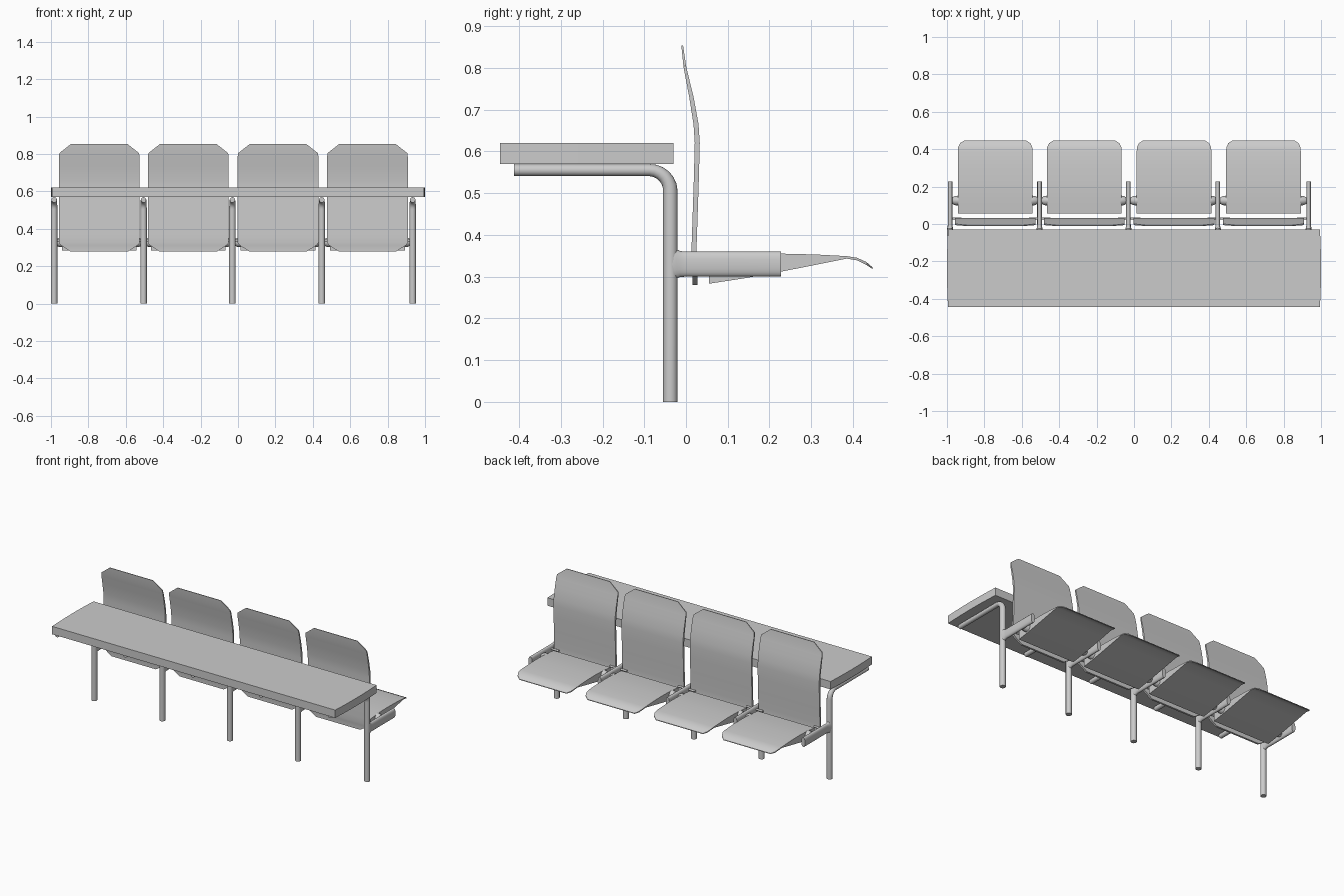
import bpy, bmesh, math

if "Cube" in bpy.data.objects:
    bpy.data.objects.remove(bpy.data.objects["Cube"])

LEGS = [-0.983, -0.505, -0.03, 0.448, 0.934]
SEATS = [-0.742, -0.266, 0.214, 0.692]


def finish(name, bm, angle=30):
    bmesh.ops.recalc_face_normals(bm, faces=bm.faces)
    me = bpy.data.meshes.new(name)
    bm.to_mesh(me)
    bm.free()
    ob = bpy.data.objects.new(name, me)
    bpy.context.collection.objects.link(ob)
    bpy.ops.object.select_all(action='DESELECT')
    ob.select_set(True)
    bpy.context.view_layer.objects.active = ob
    bpy.ops.object.shade_smooth_by_angle(angle=math.radians(angle))
    return ob


def loft(name, rings, angle=30):
    """Skin a list of equal-length closed rings and cap both ends."""
    bm = bmesh.new()
    vs = [[bm.verts.new(p) for p in r] for r in rings]
    n = len(rings[0])
    for a, b in zip(vs, vs[1:]):
        for i in range(n):
            j = (i + 1) % n
            bm.faces.new((a[i], a[j], b[j], b[i]))
    bm.faces.new(vs[0])
    bm.faces.new(vs[-1])
    return finish(name, bm, angle)


def oval(x, y, z, w, h, n=20):
    """Flattened oval in the xz plane."""
    pts = []
    for i in range(n):
        c, s = math.cos(math.tau * i / n), math.sin(math.tau * i / n)
        pts.append((x + w / 2 * math.copysign(abs(c) ** 0.8, c), y,
                    z + h / 2 * math.copysign(abs(s) ** 0.8, s)))
    return pts


def disc(x, y, z, r, n=16):
    return [(x, y + r * math.cos(math.tau * i / n), z + r * math.sin(math.tau * i / n))
            for i in range(n)]


# table top with slightly bowed ends
rings = []
for i in range(9):
    t = i / 4 - 1
    y, hw = -0.2375 + 0.2075 * t, 1.0 - 0.006 * t * t
    rings.append([(-hw, y, 0.57), (hw, y, 0.57), (hw, y, 0.62), (-hw, y, 0.62)])
loft("table_top", rings)

# bent tube legs carrying the table
for k, x in enumerate(LEGS):
    path = [(-0.0375, 0, 0.0175), (-0.0375, 0.505, 0.0175)]
    for i in range(1, 7):
        a = math.radians(15 * i)
        path.append((-0.0875 + 0.05 * math.cos(a), 0.505 + 0.05 * math.sin(a),
                     0.0175 - 0.003 * i / 6))
    path.append((-0.412, 0.555, 0.0145))
    rings = []
    for i, (y, z, r) in enumerate(path):
        a = math.radians(15 * min(max(i - 1, 0), 6))
        rings.append([(x + r * math.cos(u), y + r * math.sin(u) * math.cos(a),
                       z + r * math.sin(u) * math.sin(a))
                      for u in (math.tau * j / 16 for j in range(16))])
    loft(f"leg_{k}", rings, 40)

    # side arm, flared where it joins the leg
    loft(f"seat_arm_{k}", [oval(x, y, 0.33, w, h) for y, w, h in
         ((-0.036, 0.034, 0.084), (-0.022, 0.031, 0.07), (-0.014, 0.026, 0.062),
          (0.0, 0.025, 0.06), (0.228, 0.025, 0.06))], 40)

# back profile: y, z, half width
BACK = [(0.021, 0.28, 0.155), (0.021, 0.312, 0.205), (0.019, 0.325, 0.216),
        (0.019, 0.36, 0.216), (0.022, 0.45, 0.216), (0.025, 0.54, 0.216),
        (0.027, 0.62, 0.216), (0.024, 0.665, 0.216), (0.013, 0.73, 0.216),
        (0.001, 0.785, 0.216), (-0.003, 0.805, 0.213), (-0.009, 0.853, 0.152)]
# seat profile: y, bottom z, top z, half width
SEAT = [(0.055, 0.283, 0.345), (0.14, 0.296, 0.353), (0.228, 0.312, 0.355),
        (0.31, 0.328, 0.353), (0.385, 0.343, 0.349), (0.41, 0.339, 0.345),
        (0.432, 0.328, 0.335), (0.447, 0.318, 0.322)]
SEAT_W = [0.2, 0.2, 0.2, 0.2, 0.2, 0.198, 0.188, 0.165]

for k, x in enumerate(SEATS):
    # curved backrest
    rings = []
    for y, z, w in BACK:
        t = 0.006 if z < 0.7 else 0.006 - 0.004 * (z - 0.7) / 0.155
        rings.append([(x - w, y - t, z), (x + w, y - t, z), (x + w, y + t, z), (x - w, y + t, z)])
    loft(f"backrest_{k}", rings)

    # wedge seat with drooping front lip
    loft(f"seat_{k}", [[(x - w, y, b), (x + w, y, b), (x + w, y, t), (x - w, y, t)]
                       for (y, b, t), w in zip(SEAT, SEAT_W)])

    # pivots between seat and arms, and thin pins holding the back
    for side, leg in ((-1, LEGS[k]), (1, LEGS[k + 1])):
        inner, outer = x + side * 0.195, leg - side * 0.008
        mid = (x + side * 0.2 + outer) / 2
        loft(f"seat_pivot_{k}", [disc(inner, 0.125, 0.328, 0.027),
                                 disc(mid, 0.125, 0.328, 0.024),
                                 disc(outer, 0.125, 0.328, 0.015)], 40)
        loft(f"back_pin_{k}", [disc(x + side * 0.18, 0.03, 0.338, 0.006),
                               disc(outer, 0.03, 0.338, 0.006)], 50)
